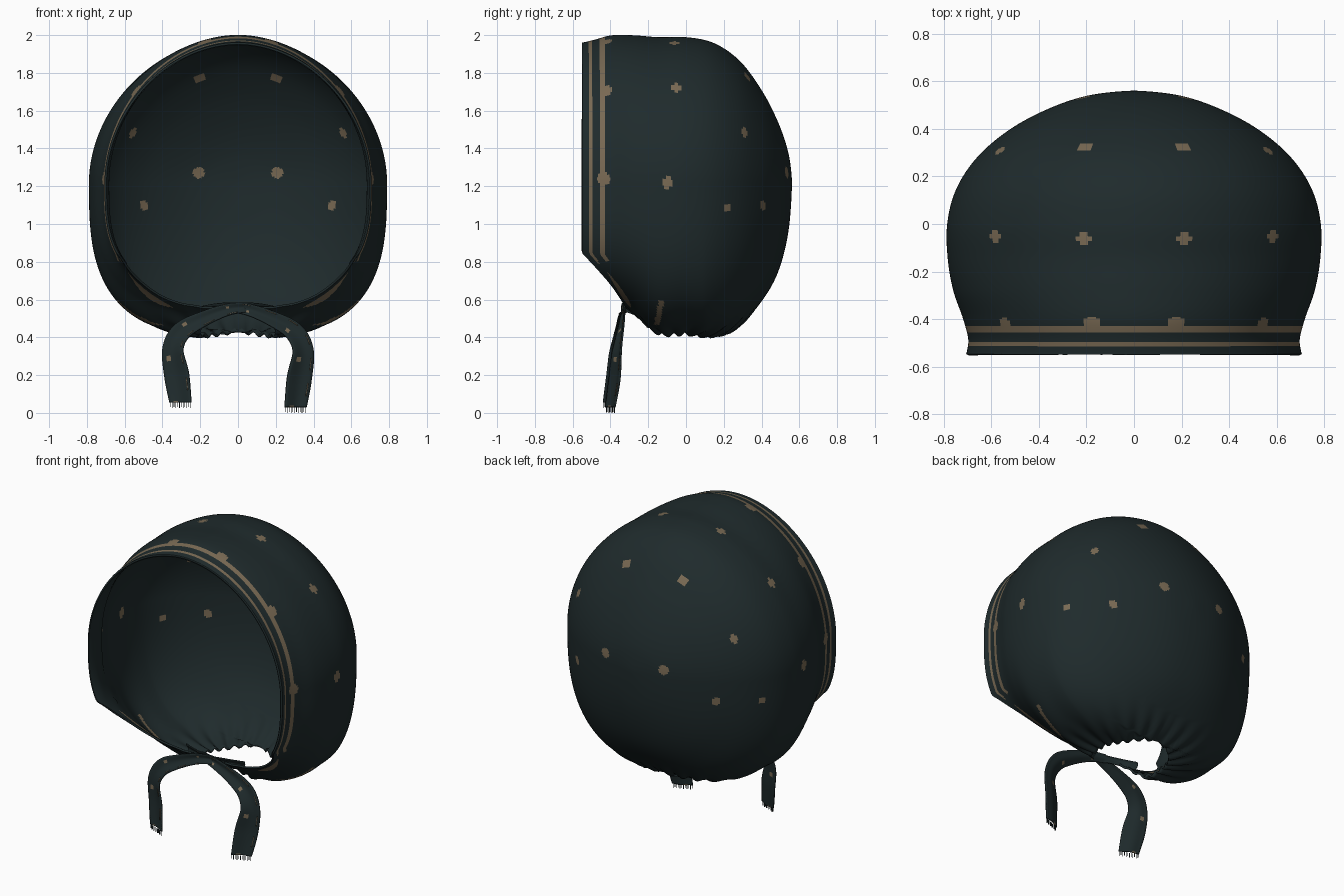
import bpy, bmesh, math
from mathutils import Vector

if "Cube" in bpy.data.objects:
    bpy.data.objects.remove(bpy.data.objects["Cube"])


def material(name, rgb):
    m = bpy.data.materials.new(name)
    m.diffuse_color = (*rgb, 1)
    m.use_nodes = True
    m.node_tree.nodes["Principled BSDF"].inputs["Base Color"].default_value = m.diffuse_color
    return m


CLOTH = material("dark teal cloth", (0.0135, 0.0235, 0.025))
TAN = material("tan pattern", (0.19, 0.142, 0.087))


def finish(bm, name, thickness=0.0):
    bmesh.ops.remove_doubles(bm, verts=bm.verts, dist=0.0004)
    bmesh.ops.recalc_face_normals(bm, faces=bm.faces)
    me = bpy.data.meshes.new(name)
    bm.to_mesh(me)
    bm.free()
    me.materials.append(CLOTH)
    me.materials.append(TAN)
    me.polygons.foreach_set("use_smooth", [True] * len(me.polygons))
    ob = bpy.data.objects.new(name, me)
    bpy.context.collection.objects.link(ob)
    if thickness:
        s = ob.modifiers.new("cloth thickness", 'SOLIDIFY')
        s.thickness = thickness
        s.offset = 0
    return ob


def spline(rows, t):
    """Catmull-Rom through evenly spaced rows, t in 0..1."""
    u = min(max(t, 0), 1) * (len(rows) - 1)
    i = min(int(u), len(rows) - 2)
    f = u - i
    p0, p1, p2, p3 = (rows[min(max(k, 0), len(rows) - 1)] for k in range(i - 1, i + 3))
    return [0.5 * (2 * b + (c - a) * f + (2 * a - 5 * b + 4 * c - d) * f * f
                   + (3 * b - a - 3 * c + d) * f ** 3) for a, b, c, d in zip(p0, p1, p2, p3)]


# Hood sections from front to back: top height, half width, bottom height
SECTIONS = [(1.955, .705, .62), (1.957, .697, .62), (1.97, .692, .61), (1.993, .715, .60),
            (1.993, .755, .53), (1.983, .778, .42), (1.983, .78, .415), (1.953, .743, .41),
            (1.862, .655, .465), (1.71, .52, .59), (1.54, .355, .745), (1.375, .185, .96), (1.22, 0, 1.22)]
MID = 1.22


def radius(phi, w, up, down, p):
    s, c = abs(math.sin(phi)), math.cos(phi)
    h, q = (up, 1.92) if c > 0 else (down, p)
    return ((s / max(w, 1e-4)) ** q + (abs(c) / max(h, 1e-4)) ** q) ** (-1 / q)


def rim_y(phi):
    # the face opening slants back below the cheeks
    z = MID + radius(phi, .70, .74, .63, 3) * math.cos(phi)
    return -.55 + max(0, .84 - z) * .95


def hood_point(t, phi):
    r = rim_y(phi)
    y = r + (1 - math.cos(math.pi * t)) / 2 * (.555 - r)
    top, w, low = spline(SECTIONS, math.acos(max(-1, min(1, -y / .555))) / math.pi)
    p = 3 - .8 * max(0, y - .1) / .45
    rad = radius(phi, w, top - MID, MID - low, p)
    return Vector((rad * math.sin(phi), y, MID + rad * math.cos(phi)))


def neck_half_width(y):
    e = 1 - ((y + .05) / .26) ** 2
    return max(.22 * math.sqrt(max(0, e)), .12 if y < -.05 else 0)


def phi_end(t):
    a, b = math.pi / 2, math.pi
    q = hood_point(t, math.pi - 1e-6)
    if neck_half_width(q.y) <= 0:
        return math.pi
    for _ in range(30):
        m = (a + b) / 2
        q = hood_point(t, m)
        if q.x > neck_half_width(q.y):
            a = m
        else:
            b = m
    return a


# Hood: a grid of rings, open at the face and at the neck
ROWS, HALF = 190, 125
bm = bmesh.new()
grid = []
for i in range(ROWS + 1):
    t = i / ROWS
    end = phi_end(t)
    line = []
    for j in range(-HALF, HALF + 1):
        co = hood_point(t, end * j / HALF)
        # gathers around the neck
        k = max(0, min(1, (.64 - co.z) / .2))
        if abs(co.x) < .5 and co.y < .36 and 0 < abs(j):
            wave = math.sin(24 * math.atan2(abs(co.x), co.y + .05))
            co.z += .013 * k * k * wave * (1 - (abs(co.x) / .5) ** 2)
        line.append(bm.verts.new(co))
    grid.append(line)

# Dots, given on one side and mirrored; the last number is the radius
DOTS = [(.21, -.06, 1.97, .028), (.59, -.05, 1.72, .028), (.21, .33, 1.775, .029),
        (.57, .31, 1.485, .028), (.21, .54, 1.27, .031), (.50, .395, 1.10, .027),
        (.70, .215, 1.08, .022), (.785, -.10, 1.225, .03), (.19, -.43, 1.98, .035),
        (.55, -.43, 1.72, .035), (.70, -.43, 1.24, .035)]
all_points = [v.co for line in grid for v in line]
spots = []
for x, y, z, r in DOTS:
    for side in (-1, 1):
        target = Vector((x * side, y, z))
        spots.append((min(all_points, key=lambda c: (c - target).length_squared).copy(), r))
for i in range(ROWS):
    d = .55 - .55 * math.cos(math.pi * (i + .5) / ROWS)
    for j in range(2 * HALF):
        f = bm.faces.new((grid[i][j], grid[i][j + 1], grid[i + 1][j + 1], grid[i + 1][j]))
        c = f.calc_center_median()
        ax = abs(c.x)
        stripe = (.035 < d < .052 or .093 < d < .12) and c.z > .80
        # tan slivers under the cheeks and in the gathers
        cheek = c.z < .8 and abs(d - .05) < .024 * (1 - ((ax - .46) / .12) ** 2)
        fold = .47 < c.z < .60 and ax > .3 and abs(c.y + .14 - (c.z - .535) * .2) < .014
        if stripe or cheek or fold or any((c - s).length_squared < r * r for s, r in spots):
            f.material_index = 1
finish(bm, "bonnet_hood", .012)

# Plain hem folded inside the face opening
bm = bmesh.new()
hem = []
for i in range(13):
    t = math.acos(1 - .14 * (i / 12) / .55) / math.pi
    line = []
    for j in range(-70, 71):
        co = hood_point(t, 2.2 * j / 70)
        out = Vector((co.x, 0, co.z - MID)).normalized()
        line.append(bm.verts.new(co - out * .0095))
    hem.append(line)
for a, b in zip(hem, hem[1:]):
    for j in range(140):
        bm.faces.new((a[j], a[j + 1], b[j + 1], b[j]))
finish(bm, "inner_hem")

# Chin ties: x, y, z, half width along each strap
TIE = [(.21, -.22, .53, .03), (.10, -.29, .555, .025), (-.04, -.325, .55, .03),
       (-.19, -.335, .495, .04), (-.30, -.345, .43, .05), (-.345, -.36, .335, .055),
       (-.325, -.372, .20, .065), (-.305, -.395, .055, .058)]


def strap_frame(path, t, side):
    """Centre, crosswise direction and half width of a strap."""
    x, y, z, w = spline(path, t)
    a, b = spline(path, t - .01), spline(path, t + .01)
    across = Vector((-(b[2] - a[2]), 0, b[0] - a[0])).normalized()
    if t > .9:
        flat = Vector((1 if across.x > 0 else -1, 0, 0))
        across = across.lerp(flat, (t - .9) * 10)
    across.y = -.42 * (1 if across.x > 0 else -1) * side * min(1, 2 * t)
    return Vector((x, y, z)), across, w


def tie(side, name, forward, drop):
    steps, cols = 72, 10
    path = [(x * side, y - forward, z - drop * max(0, .5 - z) / .445, w) for x, y, z, w in TIE]
    bm = bmesh.new()
    rows = []
    for i in range(steps + 1):
        centre, across, w = strap_frame(path, i / steps, side)
        row = []
        for k in range(cols + 1):
            s = 2 * k / cols - 1
            row.append(bm.verts.new(centre + across * w * s + Vector((0, .006 * math.cos(s * 3), 0))))
        rows.append(row)
    for i in range(steps):
        for k in range(cols):
            f = bm.faces.new((rows[i][k], rows[i][k + 1], rows[i + 1][k + 1], rows[i + 1][k]))
            # small dots down the strap
            if i > 20 and i % 17 in (3, 4) and 2 <= k <= 3:
                f.material_index = 1
    ends = [v.co.copy() for v in rows[-1]]
    finish(bm, name, .008)
    # Narrow broken stitch lines, as thin plates along the strap
    bm = bmesh.new()
    for i in range(12, steps - 4):
        if i % 9 < 4:
            pts = []
            for r, s in ((i, .72), (i, .78), (i + 1, .78), (i + 1, .72)):
                centre, across, w = strap_frame(path, r / steps, side)
                pts.append(bm.verts.new(centre + across * w * s + Vector((0, -.010, 0))))
            bm.faces.new(pts).material_index = 1
    finish(bm, name + "_stitching", .003)
    # Fringe threads at the end of the strap
    bm = bmesh.new()
    low = min(c.z for c in ends)
    for k in range(12):
        c = ends[0].lerp(ends[-1], (k + .5) / 12)
        length = (c.z - low) + (.03 if k % 2 else .024)
        res = bmesh.ops.create_cube(bm, size=1)
        for v in res["verts"]:
            v.co = Vector((v.co.x * .003, v.co.y * .003, (v.co.z - .5) * length)) + c
    finish(bm, name + "_fringe")


tie(1, "left_chin_tie", .012, -.004)
tie(-1, "right_chin_tie", 0, .021)

# Settle the lowest thread on the floor
lowest = min(v.co.z for o in bpy.data.objects for v in o.data.vertices)
for o in bpy.data.objects:
    if "tie" in o.name:
        for v in o.data.vertices:
            v.co.z -= lowest * max(0, min(1, (.4 - v.co.z) / .3))
